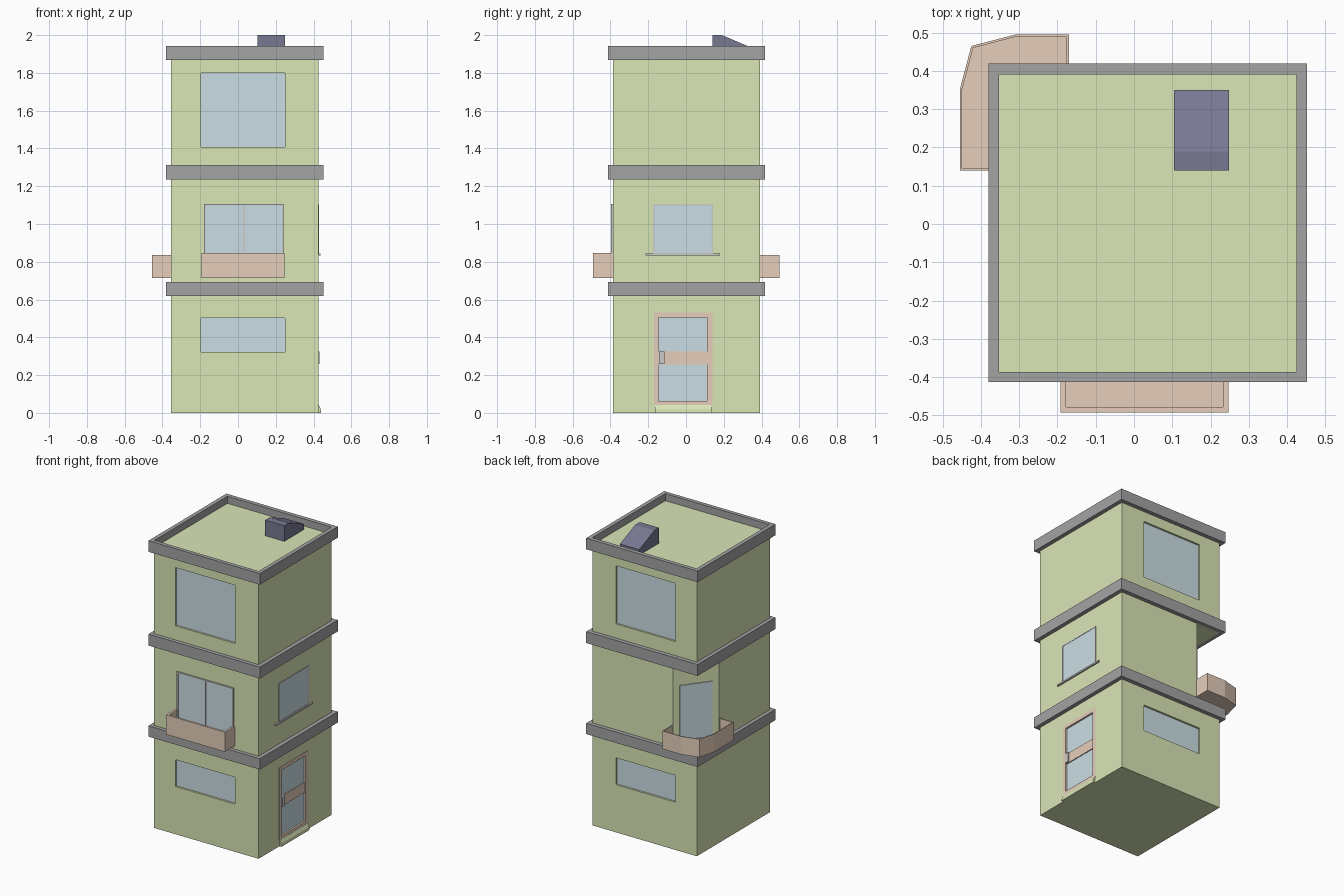
import bpy, bmesh, math
from mathutils import Vector

if "Cube" in bpy.data.objects:
    bpy.data.objects.remove(bpy.data.objects["Cube"])


def material(name, rgb):
    m = bpy.data.materials.new(name)
    m.diffuse_color = (*rgb, 1)
    m.use_nodes = True
    m.node_tree.nodes["Principled BSDF"].inputs["Base Color"].default_value = m.diffuse_color
    return m


GREEN = material("green_wall", (0.70, 0.79, 0.47))
CLAY = material("clay", (0.79, 0.62, 0.50))
GLASS = material("glass", (0.60, 0.73, 0.78))
DARK = material("dark_trim", (0.37, 0.37, 0.37))
NAVY = material("navy", (0.19, 0.19, 0.29))
METAL = material("frame_grey", (0.62, 0.62, 0.62))

X0, X1, Y0, Y1 = -0.355, 0.425, -0.387, 0.391   # wall faces


def finish(name, bm, mat):
    bmesh.ops.recalc_face_normals(bm, faces=bm.faces)
    me = bpy.data.meshes.new(name)
    bm.to_mesh(me)
    bm.free()
    me.materials.append(mat)
    ob = bpy.data.objects.new(name, me)
    bpy.context.collection.objects.link(ob)
    return ob


def extrude(name, pts, offset, mat, rim=None, floor=0.0):
    """Extrude a polygon; with rim, hollow the top down to a thin floor."""
    bm = bmesh.new()
    base = bm.faces.new([bm.verts.new(p) for p in pts])
    res = bmesh.ops.extrude_face_region(bm, geom=[base], use_keep_orig=True)
    top = [v for v in res["geom"] if isinstance(v, bmesh.types.BMVert)]
    bmesh.ops.translate(bm, vec=offset, verts=top)
    bmesh.ops.recalc_face_normals(bm, faces=bm.faces)
    if rim:
        cap = max(bm.faces, key=lambda f: f.calc_center_median().z)
        bmesh.ops.inset_region(bm, faces=[cap], thickness=rim, use_even_offset=True)
        res = bmesh.ops.extrude_face_region(bm, geom=[cap])
        bmesh.ops.delete(bm, geom=[cap], context="FACES_ONLY") if cap.is_valid else None
        inner = [v for v in res["geom"] if isinstance(v, bmesh.types.BMVert)]
        bmesh.ops.translate(bm, vec=(0, 0, floor - offset[2]), verts=inner)
    return finish(name, bm, mat)


def prism(name, pts, z0, z1, mat, **kw):
    return extrude(name, [(x, y, z0) for x, y in pts], Vector((0, 0, z1 - z0)), mat, **kw)


def rect(xa, xb, ya, yb):
    return [(xa, ya), (xb, ya), (xb, yb), (xa, yb)]


def box(name, xa, xb, ya, yb, za, zb, mat):
    return prism(name, rect(xa, xb, ya, yb), za, zb, mat)


def ring(name, outer, inner, offset, mat):
    """Closed frame between two matching loops."""
    bm = bmesh.new()
    loops = [[bm.verts.new(Vector(p) + s) for p in loop]
             for loop, s in ((outer, Vector()), (outer, Vector(offset)),
                             (inner, Vector(offset)), (inner, Vector()))]
    n = len(outer)
    for a in range(4):
        la, lb = loops[a], loops[(a + 1) % 4]
        for i in range(n):
            j = (i + 1) % n
            bm.faces.new((la[i], la[j], lb[j], lb[i]))
    return finish(name, bm, mat)


def cut(target, cutter):
    mod = target.modifiers.new("cut", "BOOLEAN")
    mod.operation, mod.solver, mod.object = "DIFFERENCE", "EXACT", cutter
    bpy.context.view_layer.objects.active = target
    bpy.ops.object.modifier_apply(modifier=mod.name)
    bpy.data.objects.remove(cutter)


# Tower body with the diagonal corner notch on the middle floor
body = box("body", X0, X1, Y0, Y1, 0, 1.895, GREEN)
A, B = Vector((-0.175, Y1, 0)), Vector((X0, 0.153, 0))
d = (B - A).normalized()
n = Vector((d.y, -d.x, 0))
if n.x > 0:
    n = -n
P, Q = A - d * 0.2, B + d * 0.2
notch = [P, Q, Q + n * 0.4, P + n * 0.4]
cut(body, prism("notch", [(p.x, p.y) for p in notch], 0.655, 1.235, GREEN))

# Recessed windows, front and back
R = 0.015
for side, wall, s in (("front", Y0, 1), ("back", Y1, -1)):
    for level, za, zb in (("lower", 0.322, 0.503), ("upper", 1.407, 1.80)):
        ya, yb = sorted((wall - s * 0.05, wall + s * R))
        cut(body, box("cutter", -0.197, 0.25, ya, yb, za, zb, GREEN))
        ya, yb = sorted((wall + s * (R - 0.002), wall + s * (R + 0.01)))
        box(f"{side}_{level}_window", -0.197, 0.25, ya, yb, za, zb, GLASS)

# Floor bands and parapet
for i, (za, zb) in enumerate(((0.62, 0.693), (1.235, 1.312), (1.868, 1.943))):
    outer = [(x, y, za) for x, y in rect(-0.38, 0.452, -0.413, 0.419)]
    inner = [(x, y, za) for x, y in rect(-0.353, 0.425, -0.387, 0.391)]
    ring(f"floor_band_{i + 1}", outer, inner, (0, 0, zb - za), DARK)

# Roof hatch with sloping top
profile = [(0.14, 1.885), (0.14, 2.0), (0.19, 2.0), (0.35, 1.932), (0.35, 1.885)]
extrude("roof_hatch", [(0.104, y, z) for y, z in profile], Vector((0.144, 0, 0)), NAVY)

# Balconies
prism("front_balcony", rect(-0.192, 0.247, -0.492, -0.375), 0.715, 0.847, CLAY,
      rim=0.014, floor=0.015)
corner = [(-0.34, 0.14), (-0.455, 0.14), (-0.455, 0.352), (-0.425, 0.465),
          (-0.31, 0.495), (-0.17, 0.495), (-0.17, 0.375)]
prism("corner_balcony", corner, 0.715, 0.837, CLAY, rim=0.006, floor=0.015)

# Front balcony door: glass, frame and centre bar
box("balcony_door_glass", -0.175, 0.235, Y0 - 0.004, Y0 + 0.01, 0.72, 1.10, GLASS)


def frame_xz(xa, xb, za, zb, y):
    return [(xa, y, za), (xb, y, za), (xb, y, zb), (xa, y, zb)]


def frame_yz(ya, yb, za, zb, x):
    return [(x, ya, za), (x, yb, za), (x, yb, zb), (x, ya, zb)]


ring("balcony_door_frame", frame_xz(-0.18, 0.24, 0.72, 1.105, Y0 - 0.01),
     frame_xz(-0.172, 0.232, 0.728, 1.097, Y0 - 0.01), (0, 0.015, 0), METAL)
box("balcony_door_bar", 0.027, 0.035, Y0 - 0.01, Y0, 0.725, 1.10, METAL)

# Corner balcony door on the diagonal wall
a, b = A.lerp(B, 0.15), A.lerp(B, 0.85)
slab = [a - n * 0.01, b - n * 0.01, b + n * 0.006, a + n * 0.006]
prism("corner_door_glass", [(p.x, p.y) for p in slab], 0.72, 1.10, GLASS)

# Side window with frame and sill
box("side_window_glass", X1 - 0.01, X1 + 0.002, -0.17, 0.14, 0.84, 1.10, GLASS)
ring("side_window_frame", frame_yz(-0.175, 0.143, 0.84, 1.103, X1 - 0.005),
     frame_yz(-0.168, 0.136, 0.846, 1.096, X1 - 0.005), (0.009, 0, 0), METAL)
box("side_window_sill", X1 - 0.01, 0.436, -0.215, 0.18, 0.834, 0.844, METAL)

# Entrance door
cut(body, box("cutter", X1 - 0.018, X1 + 0.05, -0.168, 0.139, 0.04, 0.53, GREEN))
box("door_glass", X1 - 0.022, X1 - 0.01, -0.16, 0.13, 0.05, 0.52, GLASS)
ring("door_frame", frame_yz(-0.169, 0.14, 0.04, 0.531, X1 - 0.02),
     frame_yz(-0.145, 0.112, 0.062, 0.506, X1 - 0.02), (0.022, 0, 0), CLAY)
box("door_rail", X1 - 0.02, X1 - 0.004, -0.147, 0.114, 0.257, 0.325, CLAY)
box("door_handle", X1 - 0.02, X1 + 0.006, -0.143, -0.115, 0.26, 0.325, METAL)

# Sloped doorstep
step = [(X1 - 0.01, 0), (0.44, 0), (0.438, 0.02), (0.428, 0.042), (X1 - 0.01, 0.042)]
extrude("doorstep", [(x, -0.165, z) for x, z in step], Vector((0, 0.30, 0)), GREEN)
